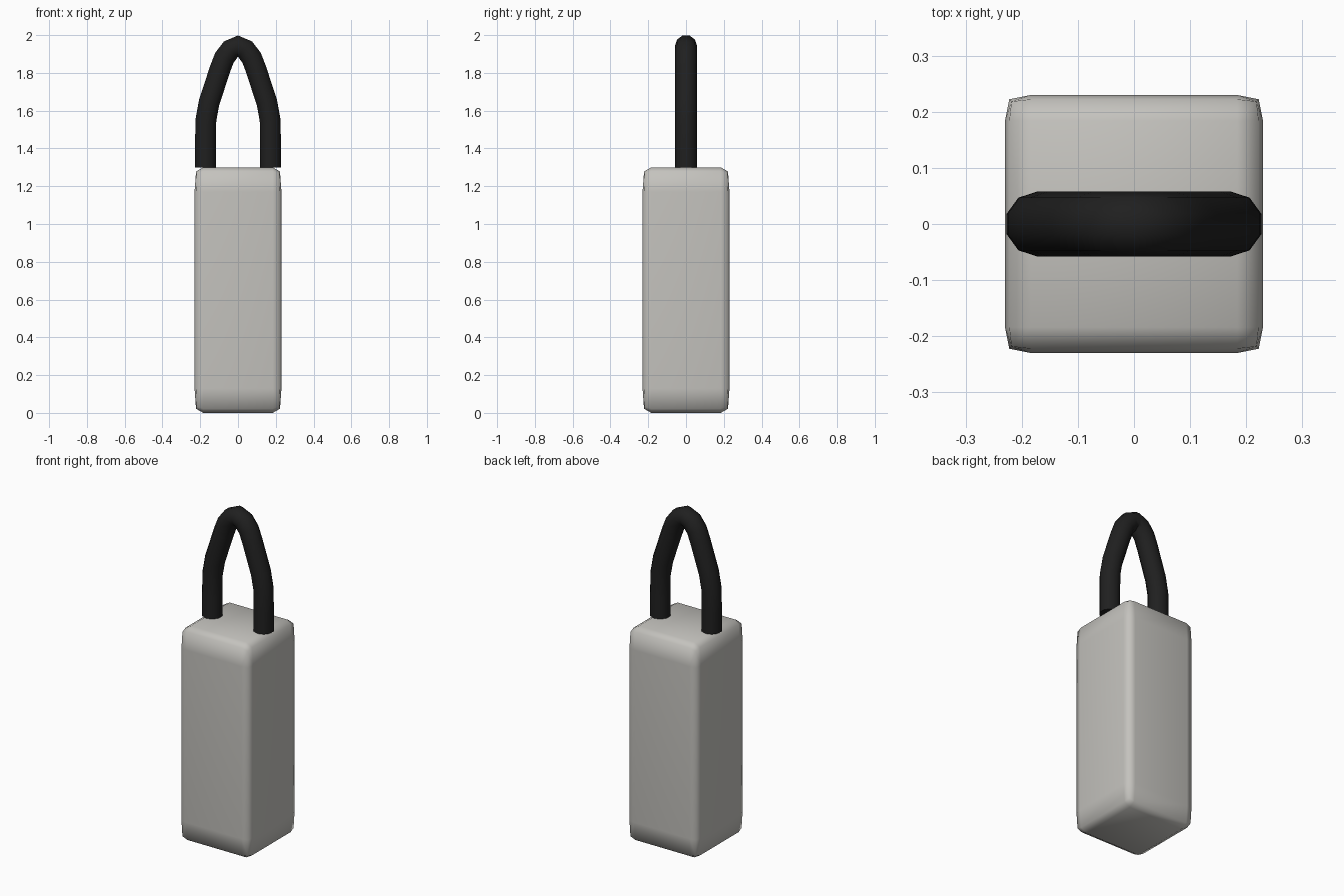
import bpy, bmesh, math
from mathutils import Vector

default = bpy.data.objects.get("Cube")
if default:
    bpy.data.objects.remove(default, do_unlink=True)


def material(name, color):
    m = bpy.data.materials.new(name)
    m.use_nodes = True
    m.diffuse_color = color
    m.node_tree.nodes["Principled BSDF"].inputs["Base Color"].default_value = color
    return m


def finish(bm, name, mat, angle):
    bmesh.ops.recalc_face_normals(bm, faces=bm.faces)
    mesh = bpy.data.meshes.new(name)
    bm.to_mesh(mesh)
    bm.free()
    mesh.materials.append(mat)
    obj = bpy.data.objects.new(name, mesh)
    bpy.context.collection.objects.link(obj)
    bpy.ops.object.select_all(action='DESELECT')
    obj.select_set(True)
    bpy.context.view_layer.objects.active = obj
    bpy.ops.object.shade_smooth_by_angle(angle=math.radians(angle))
    return obj


grey = material("warm light grey", (0.55, 0.54, 0.51, 1))
black = material("soft black", (0.014, 0.014, 0.014, 1))

# Body: unit cube with rounded edges, stretched into a tall block
bm = bmesh.new()
bmesh.ops.create_cube(bm, size=1)
bmesh.ops.bevel(bm, geom=bm.edges[:], offset=0.1, segments=2, profile=0.69,
                affect='EDGES')
bmesh.ops.scale(bm, vec=(0.46, 0.46, 1.3), verts=bm.verts)
bmesh.ops.translate(bm, vec=(0, 0, 0.65), verts=bm.verts)
finish(bm, "body", grey, 80)

# Shackle: ten-sided tube swept along a mirrored arch
half = [(0.172, 1.3), (0.172, 1.43), (0.17, 1.55), (0.153, 1.643), (0.095, 1.82),
        (0.072, 1.88), (0.038, 1.925)]
path = [Vector((x, 0, z)) for x, z in half]
path += [Vector((0, 0, 1.943))]
path += [Vector((-x, 0, z)) for x, z in reversed(half)]
radius, sides = 0.058, 10

bm = bmesh.new()
rings = []
for i, p in enumerate(path):
    if i in (0, len(path) - 1):
        out = Vector((1 if i == 0 else -1, 0, 0))
    else:
        t = (path[i + 1] - path[i - 1]).normalized()
        out = Vector((t.z, 0, -t.x))
    angles = [math.tau * (k + 0.5) / sides for k in range(sides)]
    rings.append([bm.verts.new(p + radius * (out * math.cos(a) + Vector((0, math.sin(a), 0))))
                  for a in angles])
for a, b in zip(rings, rings[1:]):
    for k in range(sides):
        n = (k + 1) % sides
        bm.faces.new((a[k], a[n], b[n], b[k]))
for end in (rings[0], rings[-1]):
    bm.faces.new(end)
finish(bm, "shackle", black, 60)
